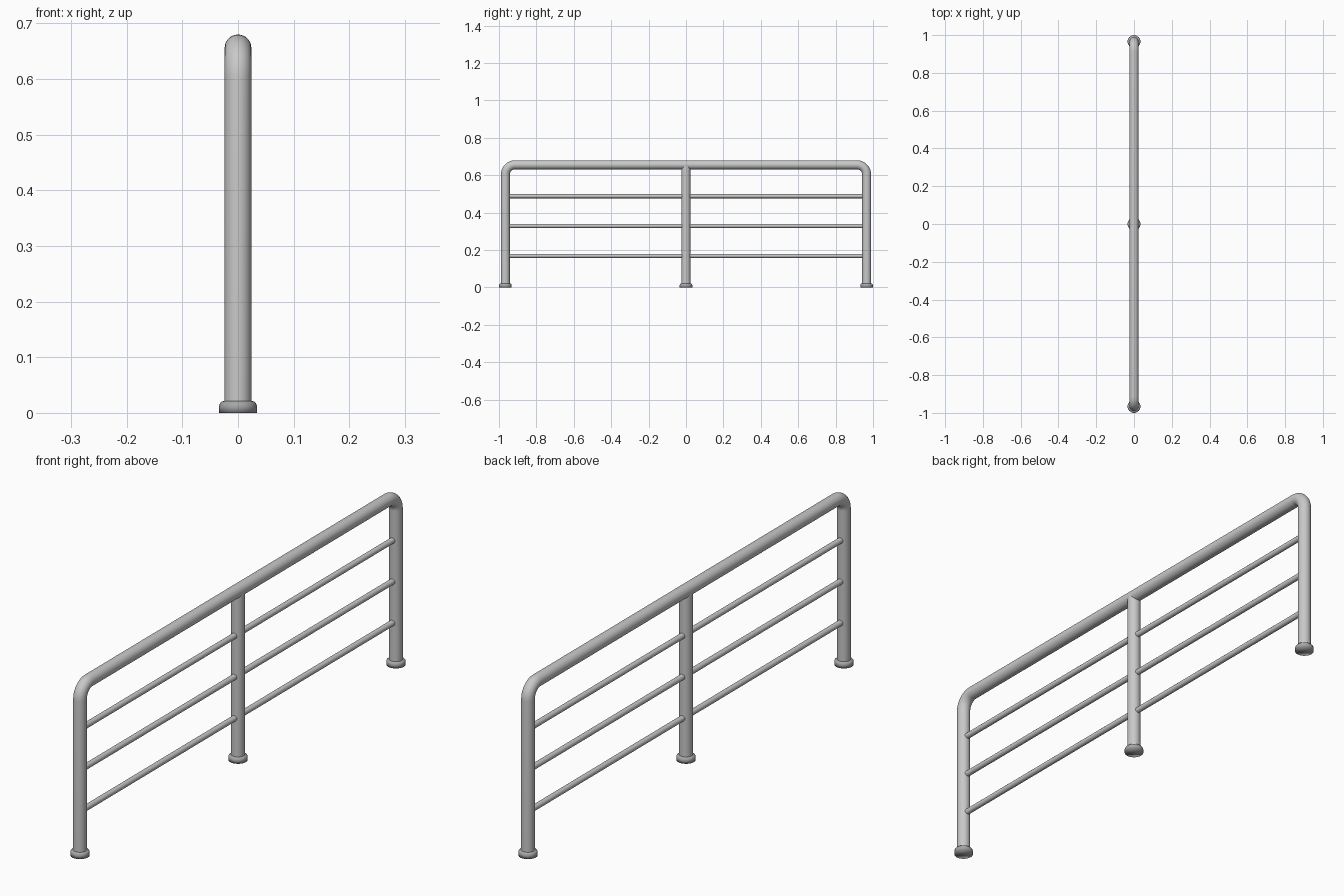
import bpy, math

if "Cube" in bpy.data.objects:
    bpy.data.objects.remove(bpy.data.objects["Cube"])

R = 0.024        # main tube radius
BAR_R = 0.011    # thin bar radius
Y = 0.966        # end post position
TOP = 0.656      # rail centre height
BEND = 0.052     # bend radius of tube centre line


def material(name, v):
    m = bpy.data.materials.new(name)
    m.diffuse_color = (v, v, v, 1)
    m.use_nodes = True
    m.node_tree.nodes["Principled BSDF"].inputs["Base Color"].default_value = m.diffuse_color
    return m


steel = material("light_grey_steel", 0.58)
foot_grey = material("foot_grey", 0.38)


def finish(name, verts, faces, mat):
    me = bpy.data.meshes.new(name)
    me.from_pydata(verts, [], faces)
    me.materials.append(mat)
    for p in me.polygons:
        p.use_smooth = True
    ob = bpy.data.objects.new(name, me)
    bpy.context.collection.objects.link(ob)
    return ob


def rings_to_faces(count, n):
    faces = []
    for i in range(count - 1):
        for j in range(n):
            k = (j + 1) % n
            faces.append((i * n + j, i * n + k, (i + 1) * n + k, (i + 1) * n + j))
    return faces


def tube(name, path, r, n=32):
    """Sweep a circle along (y, z, angle) points lying in the x = 0 plane."""
    verts = []
    for y, z, a in path:
        # tangent is (cos a, sin a) in (y, z); side vector is its left normal
        for j in range(n):
            t = 2 * math.pi * j / n
            s = r * math.sin(t)
            verts.append((r * math.cos(t), y - s * math.sin(a), z + s * math.cos(a)))
    return finish(name, verts, [f[::-1] for f in rings_to_faces(len(path), n)], steel)


def foot(name, y, n=32):
    profile = [(0.034, 0), (0.034, 0.012), (0.0325, 0.017), (0.029, 0.0205), (0.023, 0.022)]
    verts = [(r * math.cos(2 * math.pi * j / n), y + r * math.sin(2 * math.pi * j / n), z)
             for r, z in profile for j in range(n)]
    faces = rings_to_faces(len(profile), n)
    faces.append(tuple(reversed(range(n))))
    return finish(name, verts, faces, foot_grey)


# Outer hoop: two end posts and the handrail bent from a single tube
up, steps = math.pi / 2, 10
path = [(-Y, 0.01, up)]
for i in range(steps + 1):
    a = up * (1 - i / steps)
    path.append((-Y + BEND - BEND * math.sin(a), TOP - BEND + BEND * math.cos(a), a))
path += [(-y, z, -a) for y, z, a in reversed(path)]
tube("handrail_hoop", path, R)

# Middle post
tube("middle_post", [(0, 0.01, up), (0, TOP, up)], R)

# Thin horizontal bars
for i, z in enumerate((0.169, 0.329, 0.488)):
    tube(f"bar_{i + 1}", [(-Y, z, 0), (Y, z, 0)], BAR_R, 20)

# Feet
for label, y in (("front", -Y), ("middle", 0), ("back", Y)):
    foot(f"{label}_foot", y)
